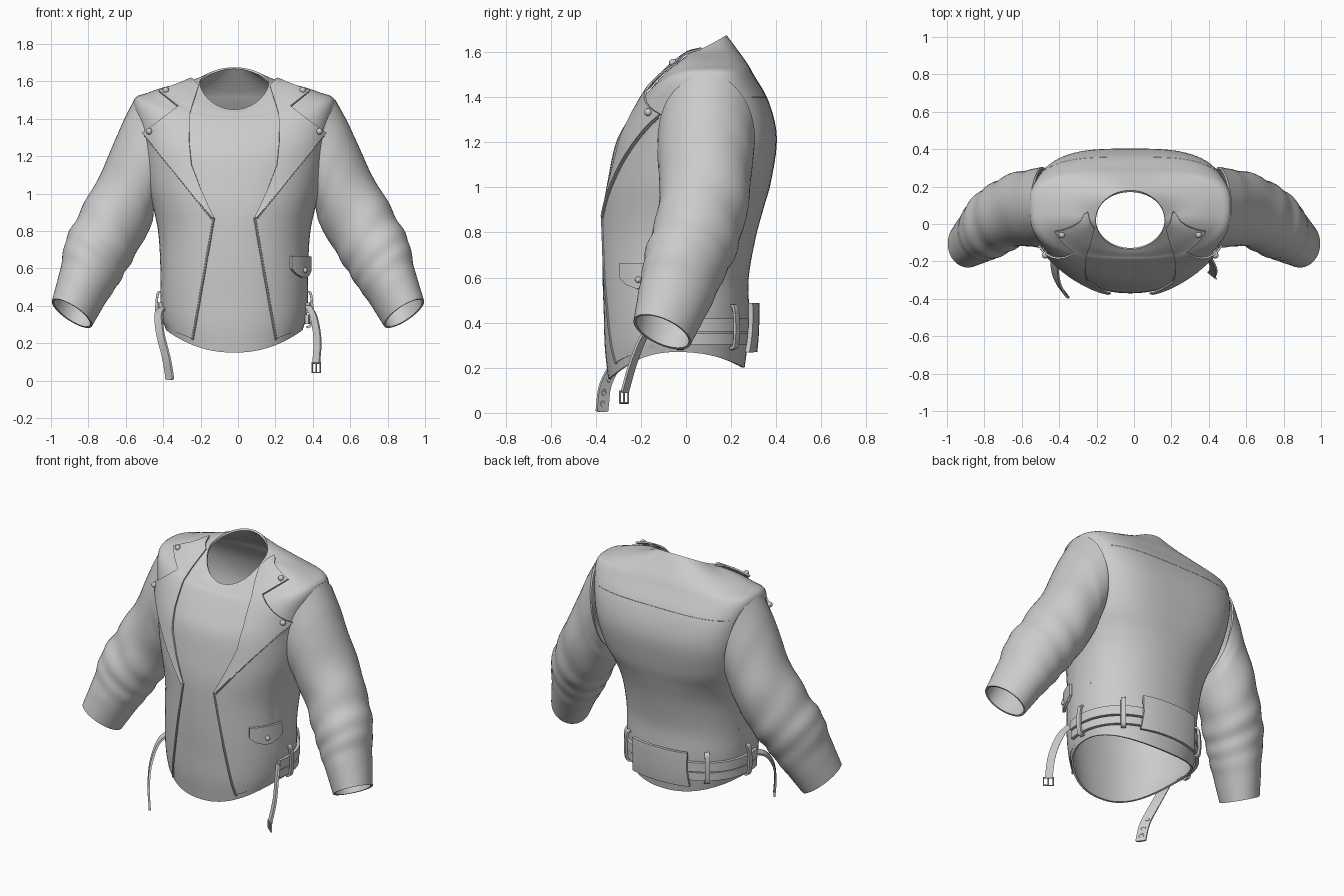
import bpy, bmesh, math
from mathutils import Vector as V
from mathutils.bvhtree import BVHTree

if "Cube" in bpy.data.objects:
    bpy.data.objects.remove(bpy.data.objects["Cube"])

DX = -0.02  # the torso sits slightly left of centre


def smooth(pts, n):
    """Catmull-Rom samples through tuples, n per span."""
    pts = [V(p) for p in pts]
    out = []
    for i in range(len(pts) - 1):
        b, c = pts[i], pts[i + 1]
        a = pts[i - 1] if i else b * 2 - c
        d = pts[i + 2] if i + 2 < len(pts) else c * 2 - b
        for k in range(n):
            t = k / n
            out.append(0.5 * (2 * b + (c - a) * t + (2 * a - 5 * b + 4 * c - d) * t * t
                              + (3 * b - a - 3 * c + d) * t ** 3))
    return out + [pts[-1]]


def grid(name, rows, closed=False, thick=0, dx=DX, offset=0):
    """Surface from rows of points, optionally wrapped and thickened."""
    bm = bmesh.new()
    vs = [[bm.verts.new(p) for p in r] for r in rows]
    m = len(rows[0])
    for r, q in zip(vs, vs[1:]):
        for j in range(m if closed else m - 1):
            k = (j + 1) % m
            bm.faces.new((r[j], r[k], q[k], q[j]))
    me = bpy.data.meshes.new(name)
    bm.to_mesh(me)
    bm.free()
    ob = bpy.data.objects.new(name, me)
    bpy.context.collection.objects.link(ob)
    ob.location.x = dx
    if thick:
        s = ob.modifiers.new("thickness", 'SOLIDIFY')
        s.thickness, s.offset = thick, offset
    return ob


def tube(name, pts, r, dx=DX, cyclic=False):
    cu = bpy.data.curves.new(name, 'CURVE')
    cu.dimensions, cu.bevel_depth, cu.bevel_resolution = '3D', r, 2
    sp = cu.splines.new('POLY')
    sp.points.add(len(pts) - 1)
    for p, co in zip(sp.points, pts):
        p.co = (*co, 1)
    sp.use_cyclic_u = cyclic
    cu.use_fill_caps = True
    ob = bpy.data.objects.new(name, cu)
    bpy.context.collection.objects.link(ob)
    ob.location.x = dx
    return ob


def strip(name, path, width, W, thick=0.012, n=6, tip=1.0, dx=0):
    """Flat strap along a path; W is its width direction."""
    W = V(W).normalized()
    pts = smooth(path, n)
    rows = []
    for i, p in enumerate(pts):
        w = width * (tip if i == len(pts) - 1 else 1) / 2
        rows.append([p - W * w, p, p + W * w])
    return grid(name, rows, thick=thick, dx=dx)


# ---- torso rings: half width, side y, front y, back y, front/side/back z, front and back roundness, lift power
RINGS = [(.365, -.04, -.345, .26, .15, .27, .20, 2.2, 2.2, 2), (.385, -.04, -.36, .275, .29, .34, .32, 2.2, 2.2, 2),
         (.395, -.04, -.365, .28, .45, .45, .45, 2.2, 2.2, 2), (.395, -.03, -.37, .278, .6, .6, .6, 2.2, 2.2, 2),
         (.405, 0, -.37, .31, .78, .78, .78, 2.2, 2.2, 2), (.43, .02, -.365, .345, .91, .91, .91, 2.3, 2.4, 2),
         (.465, .05, -.347, .378, 1.03, 1.03, 1.03, 2.4, 2.8, 2), (.495, .07, -.31, .403, 1.2, 1.2, 1.22, 2.5, 3.2, 2),
         (.52, .08, -.25, .367, 1.31, 1.37, 1.38, 2.7, 3.4, 2), (.537, .09, -.195, .30, 1.395, 1.5, 1.5, 2.7, 3, 2),
         (.46, .07, -.175, .275, 1.415, 1.54, 1.545, 2.4, 2.7, 2), (.33, .05, -.155, .232, 1.435, 1.58, 1.605, 2.2, 2.2, 1.7),
         (.185, .02, -.135, .18, 1.45, 1.595, 1.675, 2, 2, 1.2)]


def ring_point(q, th):
    a, cy, yf, yb, zf, zs, zb, nf, nb, pw = q
    c, s = math.cos(th), math.sin(th)
    n = nb if s > 0 else nf
    px = math.copysign(abs(c) ** (2 / n), c)
    ps = abs(s) ** (2 / n)
    y = cy + (yb - cy) * ps if s > 0 else cy - (cy - yf) * ps
    return V((a * px, y, zs + ((zb if s > 0 else zf) - zs) * abs(s) ** pw))


rows = [[ring_point(q, math.tau * j / 80) for j in range(80)] for q in smooth(RINGS, 5)]
torso = grid("torso_shell", rows, True, 0.012, offset=-1)
BV = BVHTree.FromPolygons([v.co for v in torso.data.vertices], [p.vertices for p in torso.data.polygons])


def proj(x, z, off=0, side=-1):
    """Point on the torso seen from the front (-1) or back (1), pushed out by off."""
    loc, nor, _, _ = BV.ray_cast(V((x, side * 2, z)), V((0, -side, 0)))
    if loc is None:
        loc, nor, _, _ = BV.find_nearest(V((x, .05, z)))
    if nor.dot(loc - V((0, .05, .9))) < 0:
        nor = -nor
    return loc + nor * off


def patch(name, pairs, off, thick=0, off2=None, side=-1, mx=1, n=8, m=10, dx=DX):
    """Ruled panel between two edges in x,z, wrapped on the torso."""
    off2 = off if off2 is None else off2
    rows = []
    for i in range((len(pairs) - 1) * n + 1):
        k = min(i // n, len(pairs) - 2)
        p = V(pairs[k]).lerp(V(pairs[k + 1]), i / n - k)
        rows.append([proj(mx * (p[0] + (p[2] - p[0]) * u / m), p[1] + (p[3] - p[1]) * u / m,
                          off + (off2 - off) * u / m, side) for u in range(m + 1)])
    return grid(name, rows, thick=thick, dx=dx)


def stud(name, p, r=.017, dx=DX):
    bpy.ops.mesh.primitive_uv_sphere_add(segments=16, ring_count=8, radius=r, location=p + V((dx, 0, 0)))
    bpy.context.object.name = name


LAPEL = [(.108, .87, .118, .87), (.175, 1.02, .24, 1.025), (.225, 1.15, .345, 1.16), (.24, 1.28, .475, 1.325),
         (.237, 1.42, .30, 1.455), (.22, 1.48, .40, 1.535), (.19, 1.57, .225, 1.60)]
FRONT = [(.218, .225, .372, .285), (.19, .38, .39, .38), (.107, .87, .41, .87), (.345, 1.16, .47, 1.17),
         (.45, 1.29, .47, 1.29)]
# sleeve rings: outer x,z, inner x,z, centre y, y radius, front lift, inward pull at the armhole
ARM = [(.515, 1.50, .42, .93, .09, .21, 0, .045), (.59, 1.36, .43, .88, .085, .205, 0, .02),
       (.69, 1.14, .45, .82, .083, .193, 0, 0), (.795, .95, .53, .69, .055, .19, .01, 0),
       (.895, .77, .61, .556, 0, .178, .02, 0), (.94, .59, .695, .44, -.05, .152, .035, 0),
       (.99, .42, .785, .30, -.105, .122, .045, 0)]

for side, tag in ((1, "right"), (-1, "left")):
    patch("front_panel_" + tag, FRONT, .009, .004, -.002, mx=side)
    patch("lapel_" + tag, LAPEL, .009, .010, .017, mx=side)
    # zip along the front opening and the lapel edge
    tube("front_zip_" + tag, [proj(side * (.107 + .111 * t / 20), .87 - .65 * t / 20, .011) for t in range(21)], .006)
    tube("lapel_zip_" + tag, [proj(side * (.118 + .35 * t / 20), .865 + .445 * t / 20, .012) for t in range(21)], .005)
    stud("collar_stud_" + tag, proj(side * .362, 1.535, .022))
    stud("lapel_stud_" + tag, proj(side * .44, 1.33, .024))
    # sleeve with soft folds
    rows = []
    samples = smooth(ARM, 9)
    for i, q in enumerate(samples):
        t = i / (len(samples) - 1)
        fade = math.sin(math.pi * (t - .12) / .8) if .12 < t < .92 else 0
        row = []
        for j in range(48):
            th = math.tau * j / 48
            f = 1 + .022 * fade * (math.sin(41 * t + 2.2 * math.sin(th + .7) + 2 * math.sin(9 * t))
                                   + .7 * math.sin(23 * t - 2.5 * math.cos(th)))
            c, s = math.cos(th) * f, math.sin(th) * f
            x = (q[0] + q[2]) / 2 + (q[0] - q[2]) / 2 * c - q[7] * s * s * (1 if s > 0 else .3)
            z = (q[1] + q[3]) / 2 + (q[1] - q[3]) / 2 * c + q[6] * s
            shift = .035 * (1 - t) if side < 0 else 0
            row.append(V((side * (x + shift), q[4] - q[5] * s, z)))
        rows.append(row)
    grid("sleeve_" + tag, rows, True, .012, dx=0)
    # armhole cut through the torso
    bpy.ops.mesh.primitive_cylinder_add(vertices=48, radius=1, depth=.5,
                                        location=(side * .66 + DX, .085, 1.215), rotation=(0, math.pi / 2, 0))
    cut = bpy.context.object
    cut.name, cut.scale, cut.hide_render = "armhole_cutter_" + tag, (.255, .185, 1), True
    b = torso.modifiers.new("armhole", 'BOOLEAN')
    b.object, b.operation, b.solver = cut, 'DIFFERENCE', 'EXACT'

# ---- belt, hem band and loops
def waist(deg, out, z):
    q = (.387 + out, -.04, -.36 - out, .277 + out, z, z, z, 2.2, 2.2, 2)
    return ring_point(q, math.radians(deg))


for name, z, w, out in (("belt", .39, .058, .014), ("hem_band", .328, .05, .008)):
    strip(name, [waist(d, out, z) for d in range(-12, 193, 6)], w, (0, 0, 1), .02, 2, dx=DX)
for i, d in enumerate((2, 48, 132, 178)):
    loop = [waist(d, -.002, .475), waist(d, .022, .465), waist(d, .03, .38), waist(d, .024, .30), waist(d, 0, .285)]
    along = waist(d + 2, 0, 0) - waist(d - 2, 0, 0)
    strip("belt_loop_%d" % i, loop, .03, along, .012, 5, dx=DX)

# ---- back flap, back yoke seam, front pocket flap
patch("back_flap", [(-.18, .485, .18, .485), (-.175, .38, .175, .38), (-.185, .275, .185, .275)],
      .036, .02, side=1, m=16)
tube("yoke_seam", [proj(x * .025, 1.40, -.001, 1) for x in range(-20, 21)], .002)
patch("pocket_flap", [(.29, .665, .388, .665), (.29, .6, .388, .59), (.315, .57, .38, .565), (.35, .55, .365, .55)],
      .018, .016)
stud("pocket_snap", proj(.355, .59, .028), .014)

# ---- hanging straps, buckle and eyelets
D = (.6, -.8, 0)
strip("left_strap", [(-.405, -.12, .39), (-.425, -.2, .35), (-.415, -.29, .25), (-.385, -.355, .13),
                     (-.368, -.37, .035), (-.366, -.372, .004)], .062, D, tip=.5)
for p in ((-.392, -.343, .15), (-.375, -.365, .09), (-.367, -.37, .04)):
    bpy.ops.mesh.primitive_torus_add(major_radius=.011, minor_radius=.007, major_segments=14, minor_segments=6,
                                     location=p, rotation=(math.pi / 2, 0, math.radians(-53)))
    bpy.context.object.name = "strap_eyelet"
strip("right_strap", [(.375, -.13, .40), (.405, -.185, .34), (.425, -.235, .22), (.418, -.272, .09)], .045, (.75, -.6, 0))
B, W, U = V((.418, -.275, .07)), V((.022, -.018, 0)), V((0, 0, .026))
tube("buckle_frame", [B - W - U, B + W - U, B + W + U, B - W + U], .005, 0, True)
tube("buckle_prong", [B + U, B - U], .004, 0)

# ---- bake the modifiers, drop cutters, shade smooth
bpy.ops.object.select_all(action='SELECT')
bpy.context.view_layer.objects.active = torso
bpy.ops.object.convert(target='MESH')
for o in list(bpy.data.objects):
    if o.hide_render:
        bpy.data.objects.remove(o)
for o in bpy.data.objects:
    o.select_set(True)
bpy.context.view_layer.objects.active = torso
bpy.ops.object.shade_smooth_by_angle(angle=math.radians(40))
